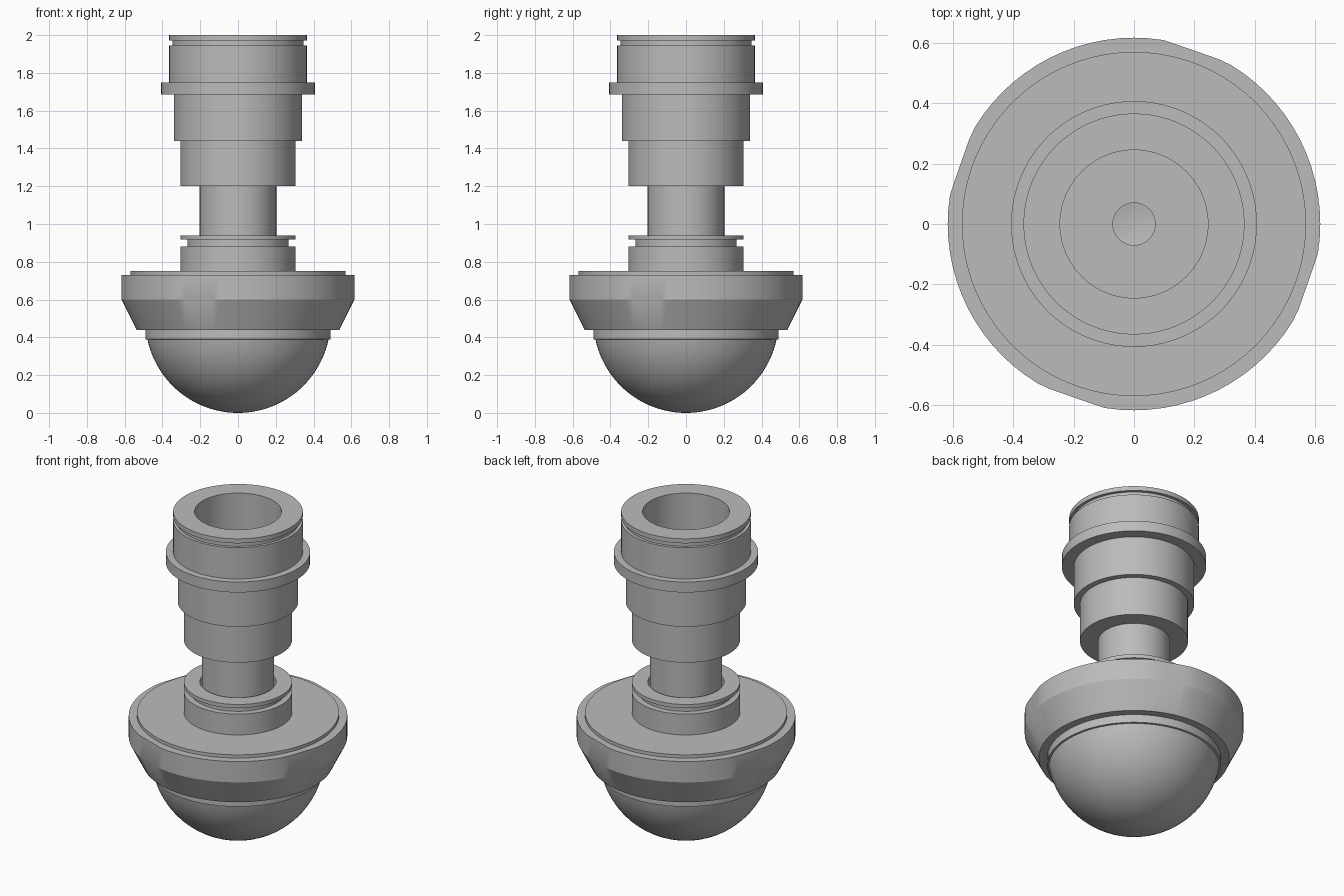
import bpy, bmesh, math
from mathutils import Vector

cube = bpy.data.objects.get("Cube")
if cube:
    bpy.data.objects.remove(cube, do_unlink=True)

SEGMENTS = 80

grey = bpy.data.materials.new("plain_grey")
grey.use_nodes = True
colour = (0.5, 0.5, 0.5, 1)
grey.diffuse_color = colour
grey.node_tree.nodes["Principled BSDF"].inputs["Base Color"].default_value = colour


def arc(radius, centre_z, start, end, steps):
    """Arc points; angles in degrees measured up from straight down."""
    angles = [math.radians(start + (end - start) * i / steps) for i in range(steps + 1)]
    return [(radius * math.sin(a), centre_z - radius * math.cos(a)) for a in angles]


def lathe(name, profile, flats=None):
    """Spin a closed (radius, height) outline around z."""
    bm = bmesh.new()
    verts = [bm.verts.new((r, 0, z)) for r, z in profile]
    edges = [bm.edges.new((v, verts[(i + 1) % len(verts)])) for i, v in enumerate(verts)]
    bmesh.ops.spin(bm, geom=verts + edges, cent=(0, 0, 0), axis=(0, 0, 1),
                   angle=math.tau, steps=SEGMENTS, use_duplicate=False)
    bmesh.ops.remove_doubles(bm, verts=bm.verts[:], dist=0.0005)
    bmesh.ops.dissolve_degenerate(bm, edges=bm.edges[:], dist=0.0001)
    # Press shallow flats into the rim
    if flats:
        first, distance = flats
        for k in range(4):
            a = math.radians(first + 90 * k)
            n = Vector((math.cos(a), math.sin(a), 0))
            for v in bm.verts:
                over = v.co.dot(n) - distance
                if over > 0:
                    v.co -= n * over
    bmesh.ops.recalc_face_normals(bm, faces=bm.faces[:])
    mesh = bpy.data.meshes.new(name)
    bm.to_mesh(mesh)
    bm.free()
    mesh.materials.append(grey)
    obj = bpy.data.objects.new(name, mesh)
    bpy.context.collection.objects.link(obj)
    bpy.ops.object.select_all(action="DESELECT")
    obj.select_set(True)
    bpy.context.view_layer.objects.active = obj
    bpy.ops.object.shade_smooth_by_angle(angle=math.radians(25))
    return obj


# Hollow rounded base with a short straight lip
lathe("dome", arc(0.49, 0.49, 0, 78, 24) + [(0.49, 0.39), (0.49, 0.46), (0.44, 0.46)]
      + arc(0.44, 0.49, 80, 0, 20))

# Wide tapered skirt
lathe("skirt", [(0.07, 0.46), (0.48, 0.46), (0.48, 0.44), (0.537, 0.44), (0.617, 0.6),
                (0.617, 0.73), (0.07, 0.73)], flats=(70.7, 0.608))

# Thin plate and grooved collar on the skirt
lathe("top_plate", [(0.07, 0.72), (0.57, 0.72), (0.57, 0.75), (0.07, 0.75)])
lathe("collar", [(0.215, 0.74), (0.305, 0.74), (0.305, 0.88), (0.268, 0.88),
                 (0.268, 0.917), (0.305, 0.917), (0.305, 0.94), (0.215, 0.94)])

# Narrow stem with a central bore
lathe("stem", [(0.07, 0.74), (0.203, 0.74), (0.203, 1.21), (0.07, 1.21)])

# Stepped socket with flange, groove and wide bore
lathe("socket", [(0.07, 1.2), (0.305, 1.2), (0.305, 1.44), (0.34, 1.44), (0.34, 1.685),
                 (0.407, 1.685), (0.407, 1.75), (0.366, 1.75), (0.366, 1.945),
                 (0.348, 1.945), (0.348, 1.972), (0.366, 1.972), (0.366, 2),
                 (0.245, 2), (0.245, 1.44), (0.07, 1.44)])
